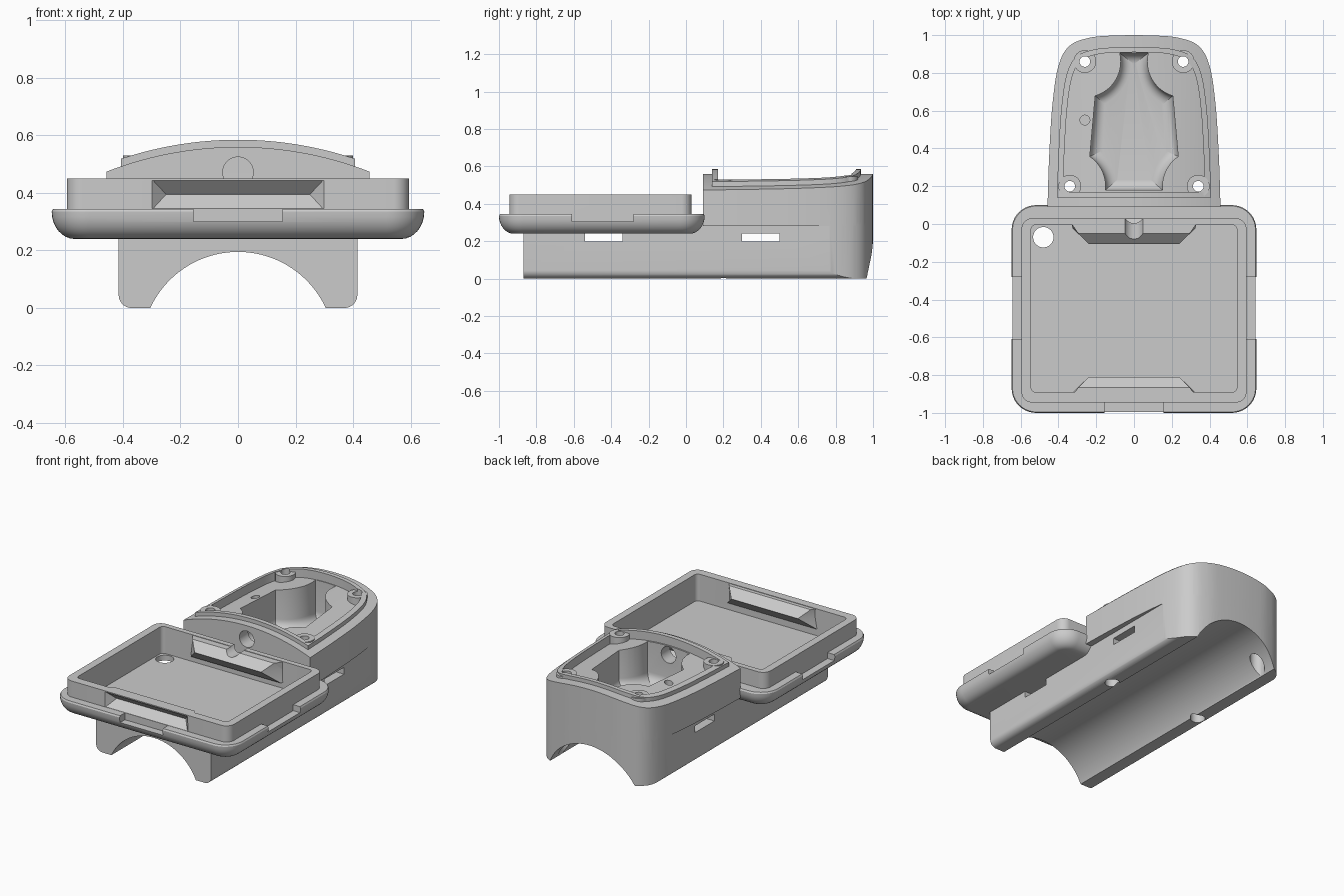
import bpy, bmesh
from math import sin, cos, pi
from mathutils import Matrix, Vector

cube = bpy.data.objects.get("Cube")
if cube:
    bpy.data.objects.remove(cube, do_unlink=True)

grey = bpy.data.materials.new("matte grey")
grey.use_nodes = True
COLOR = (0.6, 0.6, 0.6, 1)
grey.diffuse_color = COLOR
grey.node_tree.nodes["Principled BSDF"].inputs["Base Color"].default_value = COLOR


def finish(name, bm):
    bmesh.ops.recalc_face_normals(bm, faces=bm.faces)
    mesh = bpy.data.meshes.new(name)
    bm.to_mesh(mesh)
    bm.free()
    mesh.materials.append(grey)
    obj = bpy.data.objects.new(name, mesh)
    bpy.context.collection.objects.link(obj)
    return obj


def loft(name, rings):
    """Closed solid through rings of 3D points."""
    bm = bmesh.new()
    loops = [[bm.verts.new(p) for p in ring] for ring in rings]
    n = len(loops[0])
    for a, b in zip(loops, loops[1:]):
        for i in range(n):
            j = (i + 1) % n
            bm.faces.new((a[i], a[j], b[j], b[i]))
    bm.faces.new(loops[0])
    bm.faces.new(loops[-1])
    return finish(name, bm)


def prism(name, outline, z0, z1):
    return loft(name, [[(x, y, z) for x, y in outline] for z in (z0, z1)])


def box(name, x0, x1, y0, y1, z0, z1):
    return prism(name, [(x0, y0), (x1, y0), (x1, y1), (x0, y1)], z0, z1)


def cylinder(name, r, start, end, segments=48):
    a, b = Vector(start), Vector(end)
    turn = (b - a).to_track_quat('Z', 'Y').to_matrix().to_4x4()
    bm = bmesh.new()
    bmesh.ops.create_cone(bm, cap_ends=True, segments=segments, radius1=r, radius2=r,
                          depth=(b - a).length, matrix=Matrix.Translation((a + b) / 2) @ turn)
    return finish(name, bm)


def combine(obj, other, operation='DIFFERENCE'):
    mod = obj.modifiers.new("combine", 'BOOLEAN')
    mod.object, mod.operation, mod.solver = other, operation, 'EXACT'
    bpy.ops.object.select_all(action='DESELECT')
    bpy.context.view_layer.objects.active = obj
    obj.select_set(True)
    bpy.ops.object.modifier_apply(modifier=mod.name)
    bpy.data.objects.remove(other, do_unlink=True)


def round_floor(obj, z, radius):
    """Round the edges lying in the lowest plane of a solid."""
    bm = bmesh.new()
    bm.from_mesh(obj.data)
    edges = [e for e in bm.edges if all(abs(v.co.z - z) < .001 for v in e.verts)]
    bmesh.ops.bevel(bm, geom=edges, offset=radius, segments=6, profile=0.5, affect='EDGES')
    bm.to_mesh(obj.data)
    bm.free()


def round_rect(x0, x1, y0, y1, r, r_top=None):
    """Rounded rectangle; r_top sets another radius for the upper corners."""
    top = r if r_top is None else r_top
    pts = []
    for k, (x, y, s, t, q) in enumerate([(x1, y1, -1, -1, top), (x0, y1, 1, -1, top),
                                         (x0, y0, 1, 1, r), (x1, y0, -1, 1, r)]):
        if not q:
            pts.append((x, y))
            continue
        for i in range(11):
            a = (k + i / 10) * pi / 2
            pts.append((x + s * q + q * cos(a), y + t * q + q * sin(a)))
    return pts


def spline(points, steps=6):
    """Smooth path through points."""
    p = [Vector(q) for q in points]
    p = [2 * p[0] - p[1]] + p + [2 * p[-1] - p[-2]]
    out = []
    for a, b, c, d in zip(p, p[1:], p[2:], p[3:]):
        for i in range(steps):
            t = i / steps
            out.append(0.5 * (2 * b + (c - a) * t + (2 * a - 5 * b + 4 * c - d) * t**2
                              + (3 * b - a - 3 * c + d) * t**3))
    return [tuple(v) for v in out + [p[-2]]]


# Plan of the rear housing, widest at its front
side = [(.458, .09), (.45, .34), (.433, .62), (.402, .83), (.345, .94), (.24, .985), (.1, .998)]
plan = spline(side + [(-x, y) for x, y in reversed(side)])


def inner_plan(width, front, back):
    return [(x * width, front + (y - .09) * (back - front) / .908) for x, y in plan]


DOME, DOME_Z = 1.26, -.70


def dome(extra):
    return cylinder("dome_form", DOME + extra, (0, -.2, DOME_Z), (0, 1.2, DOME_Z), 360)


# Saddle base with rounded feet, lower under the tray
feet = round_rect(-.415, .415, 0, .3, .045, 0)
housing = loft("housing", [[(x, y, z) for x, z in feet] for y in (-.87, 1.1)])
combine(housing, prism("plan_form", [(-.6, -.87), (.6, -.87)] + plan, -.1, .5), 'INTERSECT')
combine(housing, box("tray_seat", -.6, .6, -1, .02, .258, .5))

# Rear housing with arched top, then its raised lip
tower = prism("tower", plan, .28, .7)
combine(tower, dome(0), 'INTERSECT')
combine(housing, tower, 'UNION')
lip = prism("lip", inner_plan(.89, .14, .935), .4, .7)
combine(lip, dome(.025), 'INTERSECT')
combine(housing, lip, 'UNION')
shelf = prism("shelf_cutter", inner_plan(.82, .17, .908), .3, .8)
combine(shelf, dome(-.03))
combine(housing, shelf)

# Screw bosses
screws = [(s * x, y, z) for s in (-1, 1) for x, y, z in ((.34, .2, .53), (.26, .86, .545))]
for x, y, z in screws:
    combine(housing, cylinder("boss", .06, (x, y, .4), (x, y, z)), 'UNION')

# Deep cavity with a rounded floor, waisted around the screws
FLOOR = .27
cavity = prism("cavity_cutter", [(-.25, .18), (.25, .18), (.185, .905), (-.185, .905)], FLOOR, .8)
for x, y, z in screws:
    combine(cavity, cylinder("pillar", .19, (x, y, .1), (x, y, 1), 64))
round_floor(cavity, FLOOR, .055)
combine(housing, cavity)

# Saddle arch, strap slots, screw holes, pin hole and cable hole
combine(housing, cylinder("arch_cutter", .336, (0, -1.2, -.141), (0, 1.2, -.141), 160))
for y in (-.44, .4):
    combine(housing, box("slot_cutter", -.6, .6, y - .1, y + .1, .198, .242))
for x, y, z in screws:
    combine(housing, cylinder("screw_cutter", .028, (x, y, -.1), (x, y, .8)))
    combine(housing, cylinder("counterbore", .045, (x, y, -.1), (x, y, .16)))
combine(housing, cylinder("pin_cutter", .026, (-.26, .55, .38), (-.26, .55, .8)))


def cable():
    return cylinder("cable_cutter", .053, (0, -.12, .472), (0, .3, .472))


combine(housing, cable())

# Tray rim with rounded underside
rings = []
for i in range(9):
    a = i / 8 * pi / 2
    d, z = .08 * (1 - sin(a)), .335 - .095 * cos(a)
    rings.append([(x, y, z) for x, y in round_rect(-.648 + d, .648 - d, -1 + d, .1 - d, .13 - d)])
rings.append([(x, y, .345) for x, y in round_rect(-.643, .643, -.995, .095, .125)])
tray = loft("tray", rings)

# Grip notches on the front and sides of the rim
combine(tray, box("notch_cutter", -.155, .155, -1.1, -.945, .3, .5))
for s in (-1, 1):
    x0, x1 = sorted((s * .595, s * .8))
    combine(tray, box("notch_cutter", x0, x1, -.61, -.28, .306, .5))

# Tray wall, pocket and drain hole
combine(tray, prism("wall", round_rect(-.595, .595, -.945, .03, .055), .29, .45), 'UNION')
combine(tray, prism("pocket", round_rect(-.545, .545, -.89, -.005, .025), .275, .6))
combine(tray, cylinder("drain_cutter", .054, (-.48, -.07, .1), (-.48, -.07, .6)))


def wedge(name, levels, wall):
    """Tapered ridge; each level is wall half width, ridge half width, ridge y, z."""
    return loft(name, [[(-w, wall, z), (w, wall, z), (r, y, z), (-r, y, z)]
                       for w, r, y, z in levels])


# Latch ridges inside the front and rear walls, with grooves behind them
for mid, d in ((-.945, 1), (.03, -1)):
    ridge = [(.33, .325, mid + d * .053, .315), (.33, .24, mid + d * .135, .395),
             (.33, .295, mid + d * .08, .447)]
    combine(tray, wedge("latch_ridge", ridge, mid + d * .03), 'UNION')
    groove = [(.3, .295, mid + d * .002, .346), (.3, .25, mid + d * .05, .395),
              (.3, .295, mid + d * .002, .443)]
    combine(tray, wedge("latch_groove", groove, mid - d * .001))
combine(tray, cable())

# Smooth curves, crisp edges
for obj in (housing, tray):
    bpy.ops.object.select_all(action='DESELECT')
    bpy.context.view_layer.objects.active = obj
    obj.select_set(True)
    bpy.ops.object.shade_smooth_by_angle(angle=pi / 6)
